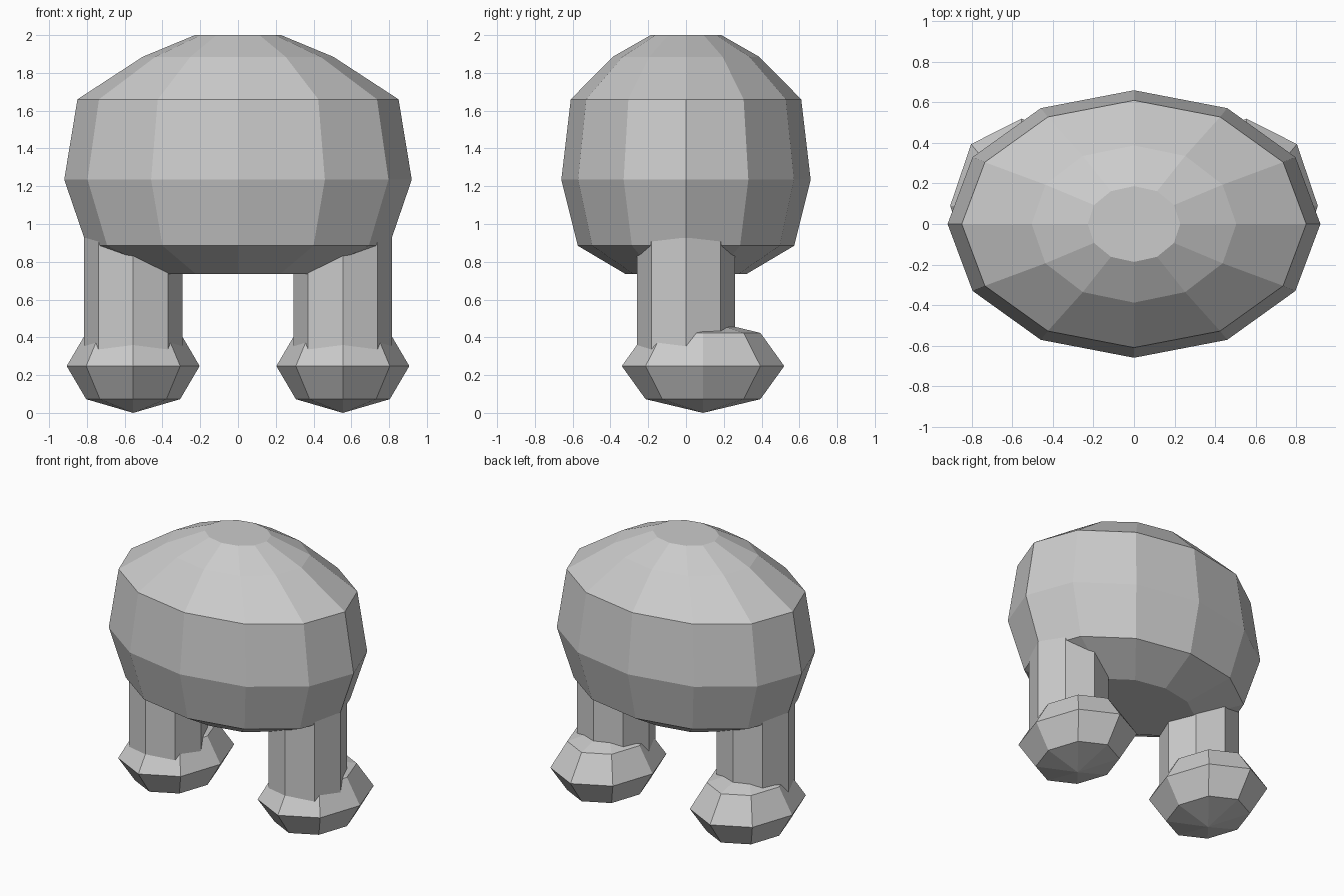
import bpy
import bmesh
from math import cos, sin, pi

if "Cube" in bpy.data.objects:
    bpy.data.objects.remove(bpy.data.objects["Cube"], do_unlink=True)

# One plain grey for everything
GREY = (0.6, 0.6, 0.6, 1.0)
grey = bpy.data.materials.new("plain grey")
grey.diffuse_color = GREY
grey.use_nodes = True
grey.node_tree.nodes["Principled BSDF"].inputs["Base Color"].default_value = GREY


def loft(name, sides, rings, location=(0, 0, 0)):
    """Stack elliptical rings (z, radius x, radius y); a zero radius makes a point."""
    bm = bmesh.new()
    loops = []
    for z, rx, ry in rings:
        count = sides if rx > 0 else 1
        loops.append([bm.verts.new((rx * cos(2 * pi * i / sides),
                                    ry * sin(2 * pi * i / sides), z))
                      for i in range(count)])
    for low, high in zip(loops, loops[1:]):
        for i in range(sides):
            j = (i + 1) % sides
            corners = [low[i % len(low)], low[j % len(low)],
                       high[j % len(high)], high[i % len(high)]]
            bm.faces.new(list(dict.fromkeys(corners)))
    for end in (loops[0], loops[-1]):
        if len(end) > 1:
            bm.faces.new(end)
    bmesh.ops.recalc_face_normals(bm, faces=bm.faces)
    mesh = bpy.data.meshes.new(name)
    bm.to_mesh(mesh)
    bm.free()
    mesh.materials.append(grey)
    obj = bpy.data.objects.new(name, mesh)
    obj.location = location
    bpy.context.collection.objects.link(obj)
    return obj


# Rounded oval body with flat top and bottom
loft("body", 12, [
    (0.735, 0.445, 0.32),
    (0.885, 0.80, 0.573),
    (1.235, 0.92, 0.66),
    (1.66, 0.85, 0.61),
    (1.885, 0.505, 0.388),
    (2.0, 0.228, 0.187),
])

# Legs and feet, one pair on each side
FOOT_HEIGHT = 0.248
foot_rings = []
for step in range(5):
    angle = -pi / 2 + step * pi / 4
    r = cos(angle) if 0 < step < 4 else 0
    foot_rings.append((FOOT_HEIGHT * sin(angle), 0.352 * r, 0.43 * r))

for side, sign in (("left", 1), ("right", -1)):
    x = 0.555 * sign
    loft(side + "_leg", 8, [(0.25, 0.26, 0.26), (0.925, 0.26, 0.26)], (x, 0, 0))
    loft(side + "_foot", 8, foot_rings, (x, 0.09, FOOT_HEIGHT))
